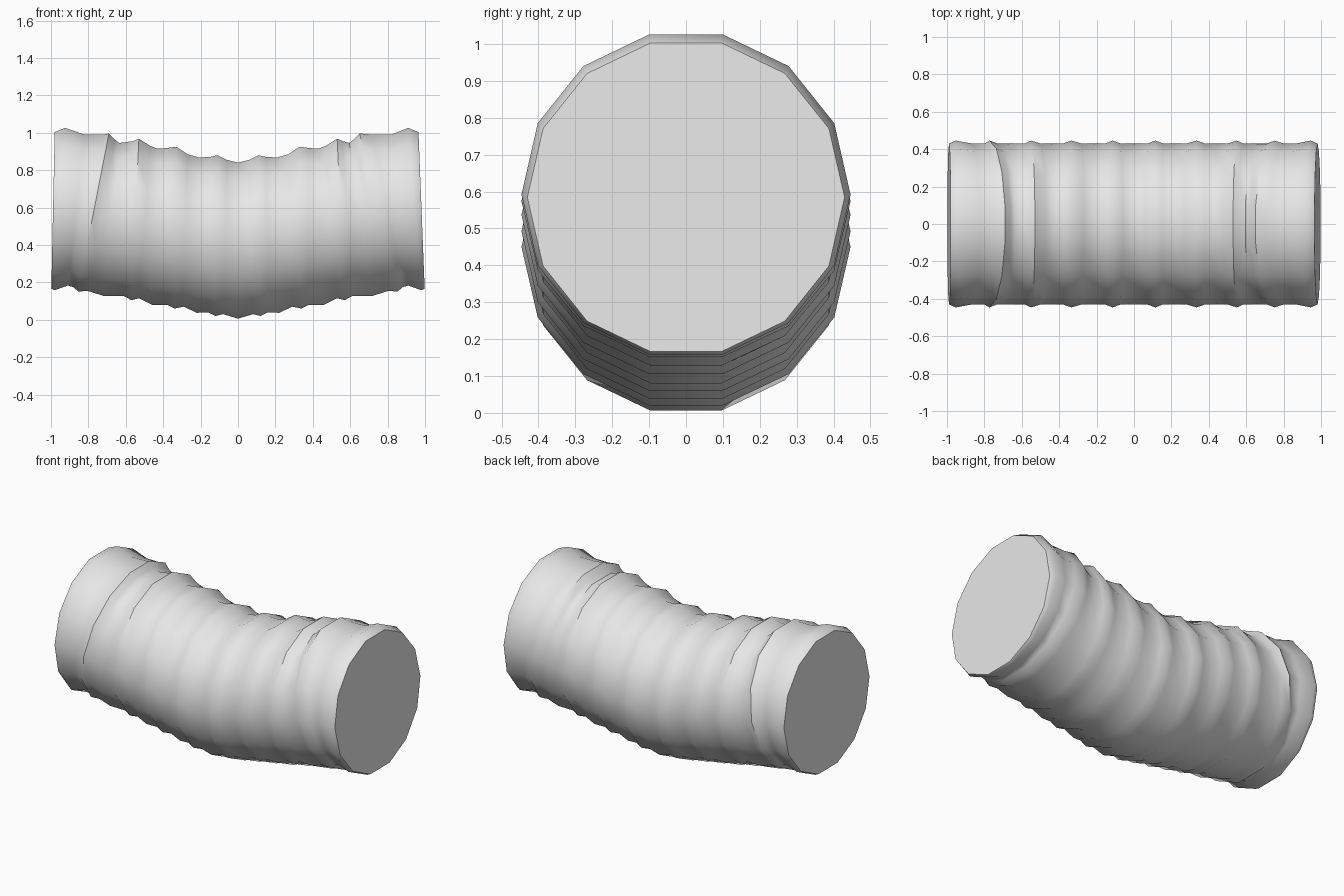
import bpy
import bmesh
from math import sin, cos, pi

SIDES = 14
FLAT = cos(pi / SIDES)          # height of the flat top for a unit radius
VALLEY, RIDGE = 0.43, 0.446     # half widths of the hose

# Rings from the middle outwards, in hundredths:
# top x, top z, bottom x, bottom z, half width
RINGS = [
    (0, 84, 0, 0.6, VALLEY),
    (6, 85.5, 8, 3, VALLEY),
    (11, 88, 12, 2, RIDGE),
    (15, 87, 16, 4, VALLEY),
    (21, 86.8, 22, 3.7, VALLEY),
    (27, 88.5, 29, 7, VALLEY),
    (33, 92.5, 34, 6, RIDGE),
    (38, 91.8, 38, 8, VALLEY),
    (43, 91.5, 46, 8, VALLEY),
    (47, 93, 53, 11.5, VALLEY),
    (53, 96.8, 57, 10.5, RIDGE),
    (56, 95.5, 61, 12.6, VALLEY),
    (59.5, 94.5, 72, 12.8, VALLEY),
    (62, 96.5, 80, 15.3, VALLEY),
    (65, 99.6, 85.5, 15.2, RIDGE),
    (72, 99, 88, 17.4, VALLEY),
    (82, 99, 91, 18.3, VALLEY),
    (91, 102.6, 98, 15.8, RIDGE),
    (96.5, 100.3, 99.8, 16.6, VALLEY),
]


def left_shift(top_x):
    """The left end leans a little less than the right end."""
    if 59 < top_x < 66:
        return 4
    return 1.5 if top_x > 90 else 0


def add_ring(bm, side, ring):
    top_x, top_z, low_x, low_z, width = ring
    if side < 0:
        top_x += left_shift(top_x)
    verts = []
    for i in range(SIDES):
        angle = 2 * pi * i / SIDES
        t = (sin(angle) / FLAT + 1) / 2       # 0 at the bottom, 1 at the top
        x = side * (low_x + (top_x - low_x) * t) / 100
        z = (low_z + (top_z - low_z) * t) / 100
        verts.append(bm.verts.new((x, width * cos(angle), z)))
    return verts


# Ribbed hose body, bent downwards in the middle
bm = bmesh.new()
left = [add_ring(bm, -1, ring) for ring in reversed(RINGS[1:])]
right = [add_ring(bm, 1, ring) for ring in RINGS]
rings = left + right
for a, b in zip(rings, rings[1:]):
    for i in range(SIDES):
        j = (i + 1) % SIDES
        bm.faces.new((a[i], a[j], b[j], b[i]))

# Flat end caps
bm.faces.new(rings[0])
bm.faces.new(rings[-1])
bmesh.ops.recalc_face_normals(bm, faces=bm.faces)

mesh = bpy.data.meshes.new("ribbed_hose")
bm.to_mesh(mesh)
bm.free()

# Remove the default cube only
cube = bpy.data.objects.get("Cube")
if cube:
    bpy.data.objects.remove(cube, do_unlink=True)

hose = bpy.data.objects.new("ribbed_hose", mesh)
bpy.context.collection.objects.link(hose)

# Single pale grey colour
grey = bpy.data.materials.new("pale_grey")
grey.use_nodes = True
colour = (0.8, 0.8, 0.8, 1)
grey.diffuse_color = colour
grey.node_tree.nodes["Principled BSDF"].inputs["Base Color"].default_value = colour
mesh.materials.append(grey)

# Smooth sides, sharp cap edges
bpy.ops.object.select_all(action="DESELECT")
hose.select_set(True)
bpy.context.view_layer.objects.active = hose
bpy.ops.object.shade_smooth_by_angle(angle=pi / 4)
